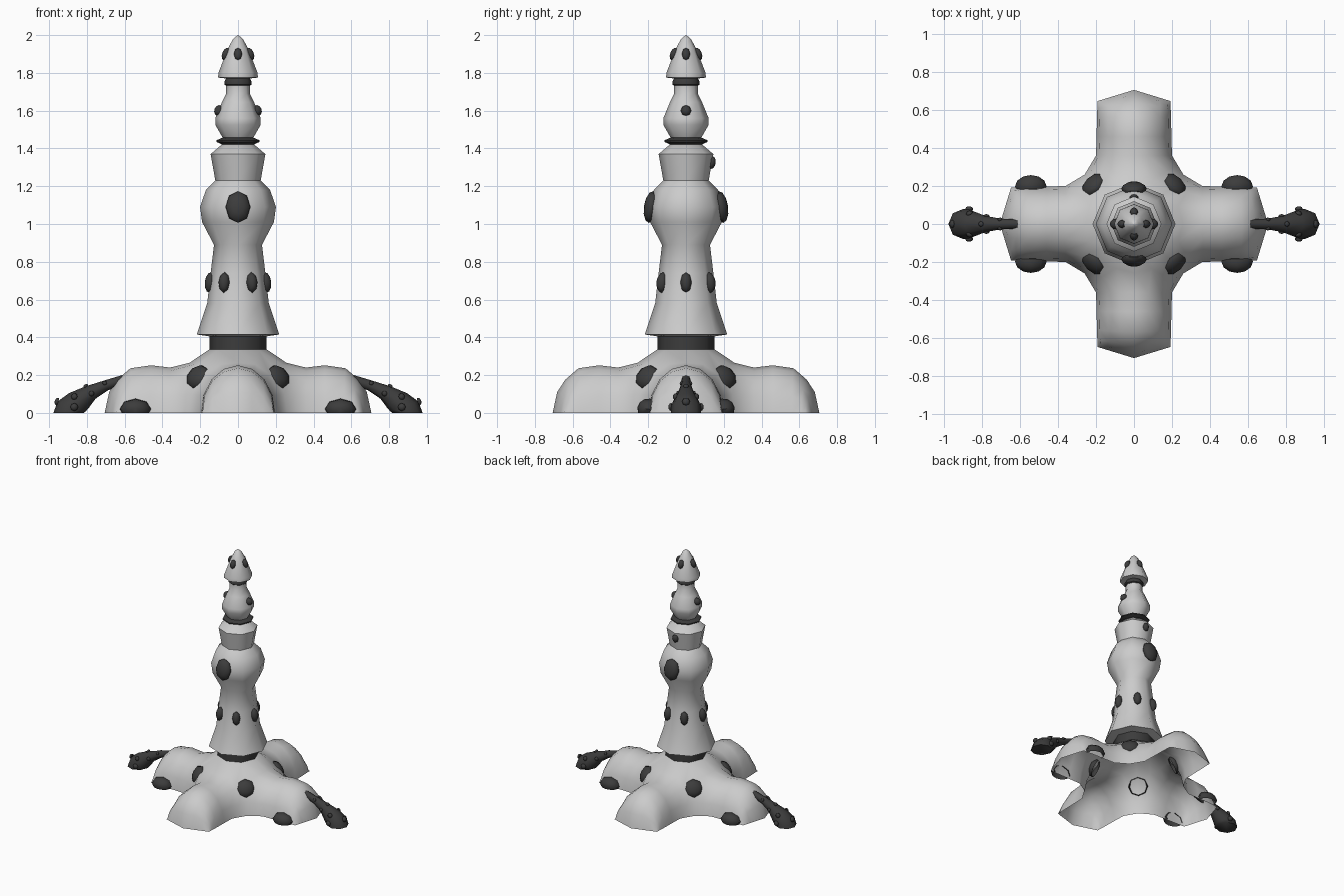
import bpy, bmesh, math
from math import sin, cos, pi, radians
from mathutils import Vector, Matrix

if "Cube" in bpy.data.objects:
    bpy.data.objects.remove(bpy.data.objects["Cube"])

dark = bpy.data.materials.new("dark")
dark.diffuse_color = (0.045, 0.045, 0.045, 1)
dark.use_nodes = True
dark.node_tree.nodes["Principled BSDF"].inputs["Base Color"].default_value = dark.diffuse_color


def finish(bm, name, mat=None, angle=50):
    bmesh.ops.remove_doubles(bm, verts=bm.verts, dist=0.0005)
    bmesh.ops.recalc_face_normals(bm, faces=bm.faces)
    me = bpy.data.meshes.new(name)
    bm.to_mesh(me)
    bm.free()
    ob = bpy.data.objects.new(name, me)
    bpy.context.collection.objects.link(ob)
    if mat:
        me.materials.append(mat)
    bpy.ops.object.select_all(action='DESELECT')
    bpy.context.view_layer.objects.active = ob
    ob.select_set(True)
    bpy.ops.object.shade_smooth_by_angle(angle=radians(angle))
    return ob


def loft(bm, rows, closed=False):
    vr = [[bm.verts.new(p) for p in r] for r in rows]
    n = len(rows[0])
    for a, b in zip(vr, vr[1:]):
        for i in range(n if closed else n - 1):
            k = (i + 1) % n
            bm.faces.new((a[i], a[k], b[k], b[i]))
    return vr


def lathe(name, profile, mat=None, n=8):
    bm = bmesh.new()
    rows = [[(r * cos(2 * pi * i / n), r * sin(2 * pi * i / n), z)
             for i in range(n)] for r, z in profile]
    vr = loft(bm, rows, True)
    bm.faces.new(vr[0])
    bm.faces.new(vr[-1])
    finish(bm, name, mat)


def spot(name, pos, normal, wide, tall, thick):
    # low-poly domed cap lying on a surface, trimmed at the ground
    n = Vector(normal).normalized()
    t = Vector((0, 0, 1)).cross(n).normalized()
    b = n.cross(t)
    rot = Matrix((t, b, n)).transposed().to_4x4()
    m = Matrix.Translation(pos) @ rot @ Matrix.Diagonal((wide, tall, thick, 1))
    bm = bmesh.new()
    bmesh.ops.create_uvsphere(bm, u_segments=8, v_segments=6, radius=1)

    def trim(co, no):
        bmesh.ops.bisect_plane(bm, geom=bm.verts[:] + bm.edges[:] + bm.faces[:],
                               plane_co=co, plane_no=no, clear_inner=True)
    trim((0, 0, -0.3), (0, 0, 1))
    bm.transform(m)
    trim((0, 0, 0), (0, 0, 1))
    finish(bm, name, dark)


# Four-armed hollow foot
def arch(xc, xe, w, h):
    pts = []
    for i in range(9):
        a = radians(-90 + 22.5 * i)
        pts.append(Vector((xc + (xe - xc) * abs(sin(a)), w * sin(a), h * cos(a))))
    return pts


half = [(.26, .26, 0), (.245, .245, .1), (.195, .195, .235), (.108, .108, .335)]
inner = [Vector((x, -y, z)) for x, y, z in half] + [Vector((.153, 0, .335))] \
    + [Vector(p) for p in reversed(half)]
first = arch(.36, .36, .2, .24)
middle = [(p + q) / 2 - Vector((0, 0, .022 * (3 <= i <= 5)))
          for i, (p, q) in enumerate(zip(inner, first))]
rows = [inner, middle, first, arch(.46, .46, .197, .252), arch(.57, .56, .195, .236),
        arch(.64, .61, .193, .175), arch(.682, .632, .192, .11), arch(.706, .647, .192, 0)]
bm = bmesh.new()
for k in range(4):
    rot = Matrix.Rotation(k * pi / 2, 3, 'Z')
    loft(bm, [[rot @ p for p in r] for r in rows])
bm.faces.new([bm.verts.new((.153 * cos(k * pi / 4), .153 * sin(k * pi / 4), .335))
              for k in range(8)])
bmesh.ops.dissolve_degenerate(bm, dist=0.0005, edges=bm.edges)
finish(bm, "cross_foot", angle=60)

# Stacked tower and dark collars
lathe("foot_collar", [(.152, .33), (.152, .42)], dark)
lathe("tower_body", [(.15, .405), (.218, .415), (.163, .58), (.145, .74), (.127, .89),
                     (.19, 1.01), (.201, 1.09), (.17, 1.18), (.12, 1.23),
                     (.145, 1.37), (.075, 1.43)])
lathe("middle_collar", [(.07, 1.415), (.115, 1.435), (.115, 1.443), (.08, 1.458)], dark)
lathe("upper_bulb", [(.08, 1.455), (.12, 1.525), (.12, 1.56), (.085, 1.645),
                     (.063, 1.69), (.063, 1.735)])
lathe("upper_collar", [(.06, 1.73), (.072, 1.738), (.072, 1.755), (.06, 1.775)], dark)
lathe("pointed_cap", [(.06, 1.77), (.105, 1.775), (.104, 1.8), (.053, 1.93),
                      (.026, 1.98), (.002, 2.0)])

# Spots on the tower
for k in range(6):
    c, s = cos(k * pi / 3), sin(k * pi / 3)
    spot("band_spot", (.146 * c, .146 * s, .69), (c, s, .1), .03, .055, .03)
for k in range(4):
    c, s = round(cos(k * pi / 2)), round(sin(k * pi / 2))
    spot("cap_spot", (.064 * c, .064 * s, 1.9), (c, s, .4), .022, .035, .02)
for s in (-1, 1):
    spot("large_spot", (0, .185 * s, 1.09), (0, s, .15), .066, .085, .038)
    spot("bulb_spot", (.1 * s, 0, 1.6), (s, 0, .4), .028, .03, .026)
spot("small_back_spot", (0, .137, 1.325), (0, 1, -.15), .025, .034, .02)

# Spots on the foot
for sx in (-1, 1):
    for sy in (-1, 1):
        spot("valley_spot", (.212 * sx, .205 * sy, .188), (sx, sy, .75), .074, .07, .04)
        spot("arm_spot", (.543 * sx, .198 * sy, .02), (0, sy, .15), .083, .056, .06)

# Curved dark tubes at both ends, with bumps: x, z, radius, tilt from vertical ring
path = [(.60, .178, .025, 15), (.70, .145, .028, 25), (.78, .108, .042, 38),
        (.84, .068, .065, 55), (.88, .035, .08, 72), (.897, 0, .08, 90)]


def ring_point(sec, a, side):
    x, z, r, tilt = sec
    t = radians(tilt)
    u = r * cos(a)
    return Vector((side * (x + u * sin(t)), r * sin(a), max(0, z + u * cos(t))))


for side in (-1, 1):
    bm = bmesh.new()
    vr = loft(bm, [[ring_point(s, i * pi / 4, side) for i in range(8)] for s in path], True)
    bm.faces.new(vr[0])
    bm.faces.new(vr[-1])
    finish(bm, "side_tube", dark)
    for j, sec in enumerate(path[1:5]):
        for a in ((-60, 60) if j % 2 == 0 else (-100, 0, 100)):
            p = ring_point(sec, radians(a), side)
            c = Vector((side * sec[0], 0, sec[1]))
            size = .012 + .003 * j
            spot("tube_bump", p, p - c + Vector((.0001, 0, 0)), size, size, size * .7)
